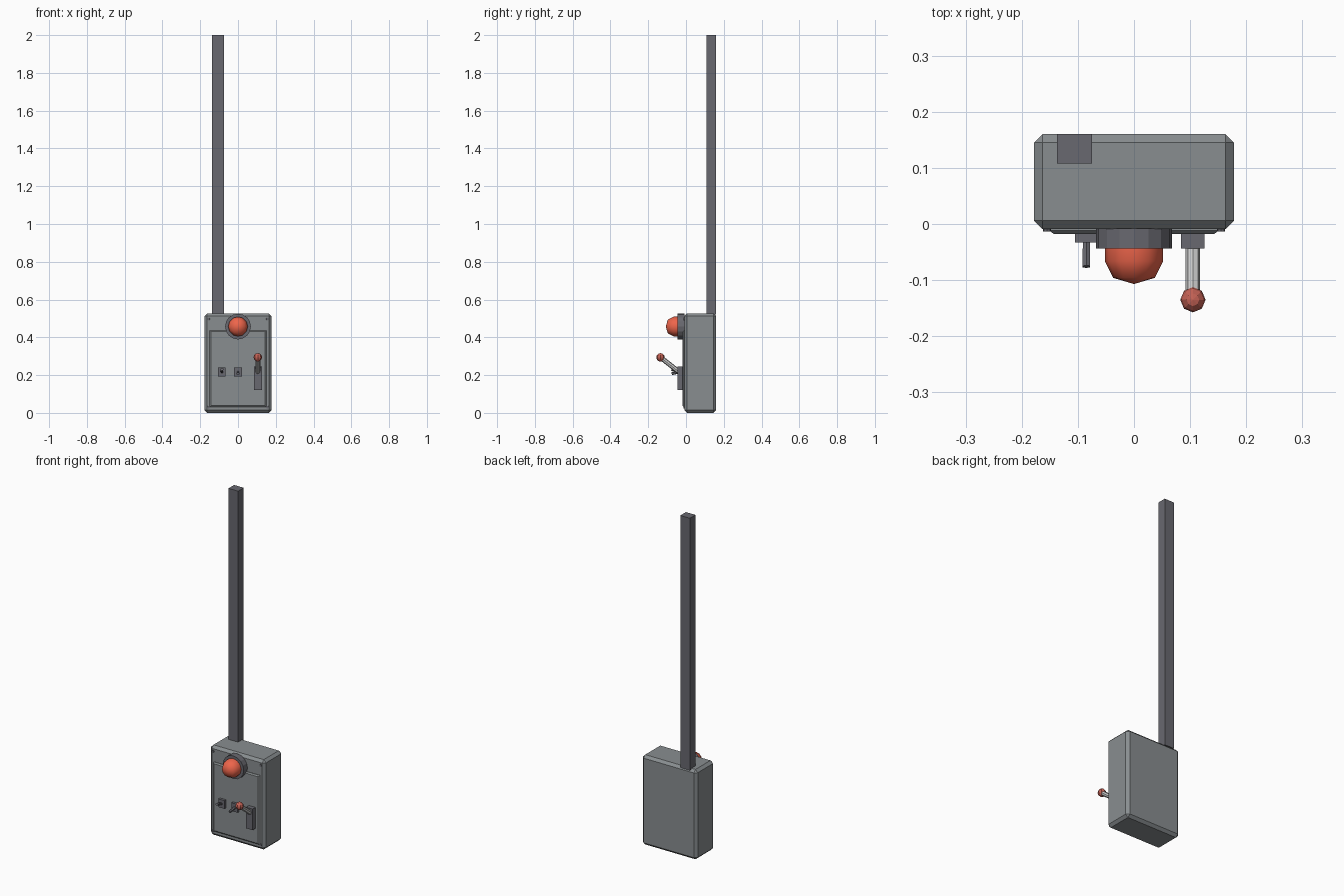
import bpy, bmesh, math
from mathutils import Vector

if "Cube" in bpy.data.objects:
    bpy.data.objects.remove(bpy.data.objects["Cube"])

red = bpy.data.materials.new("lamp_red")
red.diffuse_color = (0.85, 0.13, 0.07, 1)
red.use_nodes = True
red.node_tree.nodes["Principled BSDF"].inputs["Base Color"].default_value = red.diffuse_color
knob_red = bpy.data.materials.new("knob_red")
knob_red.diffuse_color = (0.55, 0.12, 0.09, 1)
knob_red.use_nodes = True
knob_red.node_tree.nodes["Principled BSDF"].inputs["Base Color"].default_value = knob_red.diffuse_color
dark = bpy.data.materials.new("dark_metal")
dark.diffuse_color = (0.14, 0.14, 0.16, 1)
dark.use_nodes = True
dark.node_tree.nodes["Principled BSDF"].inputs["Base Color"].default_value = dark.diffuse_color
steel = bpy.data.materials.new("box_steel")
steel.diffuse_color = (0.25, 0.27, 0.28, 1)
steel.use_nodes = True
steel.node_tree.nodes["Principled BSDF"].inputs["Base Color"].default_value = steel.diffuse_color


def finish(name, bm, mat=None):
    me = bpy.data.meshes.new(name)
    bmesh.ops.recalc_face_normals(bm, faces=bm.faces)
    bm.to_mesh(me)
    bm.free()
    ob = bpy.data.objects.new(name, me)
    bpy.context.collection.objects.link(ob)
    if mat:
        me.materials.append(mat)
    return ob


def box(name, x, y, z, mat=None, bevel=0):
    """Box from (min, max) ranges with optional single chamfer."""
    bm = bmesh.new()
    bmesh.ops.create_cube(bm, size=1)
    for v in bm.verts:
        v.co = [r[0] + (c + 0.5) * (r[1] - r[0]) for r, c in zip((x, y, z), v.co)]
    if bevel:
        bmesh.ops.bevel(bm, geom=bm.edges[:], offset=bevel, segments=1, affect='EDGES')
    return finish(name, bm, mat)


def rod(name, a, b, r1, r2, sides, mat=None):
    """Capped cylinder or cone between two points."""
    a, b = Vector(a), Vector(b)
    bm = bmesh.new()
    bmesh.ops.create_cone(bm, cap_ends=True, segments=sides, radius1=r1, radius2=r2,
                          depth=(b - a).length)
    ob = finish(name, bm, mat)
    ob.location = (a + b) / 2
    ob.rotation_euler = (b - a).to_track_quat('Z', 'Y').to_euler()
    return ob


# housing and conduit
box("housing", (-0.178, 0.178), (-0.009, 0.16), (0, 0.527), steel, 0.015)
box("conduit", (-0.137, -0.075), (0.108, 0.16), (0.52, 2.0), dark)

# raised door panel with sloped rim
bm = bmesh.new()
rings = []
for y, m in ((-0.008, 0), (-0.012, 0), (-0.018, 0.007)):
    xr, z0, z1 = 0.150 - m, 0.031 + m, 0.437 - m
    rings.append([bm.verts.new(p) for p in
                  ((-xr, y, z0), (xr, y, z0), (xr, y, z1), (-xr, y, z1))])
bm.faces.new(rings[0])
bm.faces.new(rings[-1])
for lo, hi in zip(rings, rings[1:]):
    for i in range(4):
        j = (i + 1) % 4
        bm.faces.new((lo[i], lo[j], hi[j], hi[i]))
finish("door_panel", bm, steel)

# corner screws
for i, (x, z) in enumerate([(sx * 0.155, z) for sx in (-1, 1) for z in (0.03, 0.497)]):
    rod(f"screw_{i + 1}", (x, -0.006, z), (x, -0.013, z), 0.008, 0.007, 8, dark)

# warning lamp: collar and dome turned about the y axis
rod("lamp_collar", (0, -0.008, 0.457), (0, -0.044, 0.457), 0.068, 0.068, 16, dark)
bm = bmesh.new()
prof = [(0.052, -0.04), (0.052, -0.066), (0.037, -0.096), (0, -0.107)]
pts = [bm.verts.new((r, y, 0)) for r, y in prof]
edges = [bm.edges.new(p) for p in zip(pts, pts[1:])]
bmesh.ops.spin(bm, geom=pts + edges, cent=(0, 0, 0), axis=(0, 1, 0),
               angle=math.tau, steps=12)
bmesh.ops.remove_doubles(bm, verts=bm.verts, dist=1e-5)
dome = finish("lamp_dome", bm, red)
dome.location.z = 0.457
dome.data.shade_smooth()

# toggle switches, one up and one down
for i, (x, dz) in enumerate(((-0.085, 0.014), (0, -0.008))):
    box(f"switch_plate_{i + 1}", (x - 0.02, x + 0.02), (-0.033, -0.015), (0.192, 0.24), dark)
    rod(f"switch_toggle_{i + 1}", (x, -0.03, 0.216), (x, -0.076, 0.216 + dz),
        0.007, 0.008, 6, dark)

# lever with base, arm and ball knob
box("lever_base", (0.084, 0.126), (-0.044, -0.015), (0.122, 0.246), dark)
rod("lever_arm", (0.105, -0.035, 0.216), (0.105, -0.13, 0.29), 0.013, 0.013, 8)
bm = bmesh.new()
bmesh.ops.create_uvsphere(bm, u_segments=8, v_segments=6, radius=0.0225)
knob = finish("lever_knob", bm, knob_red)
knob.location = (0.105, -0.135, 0.294)
